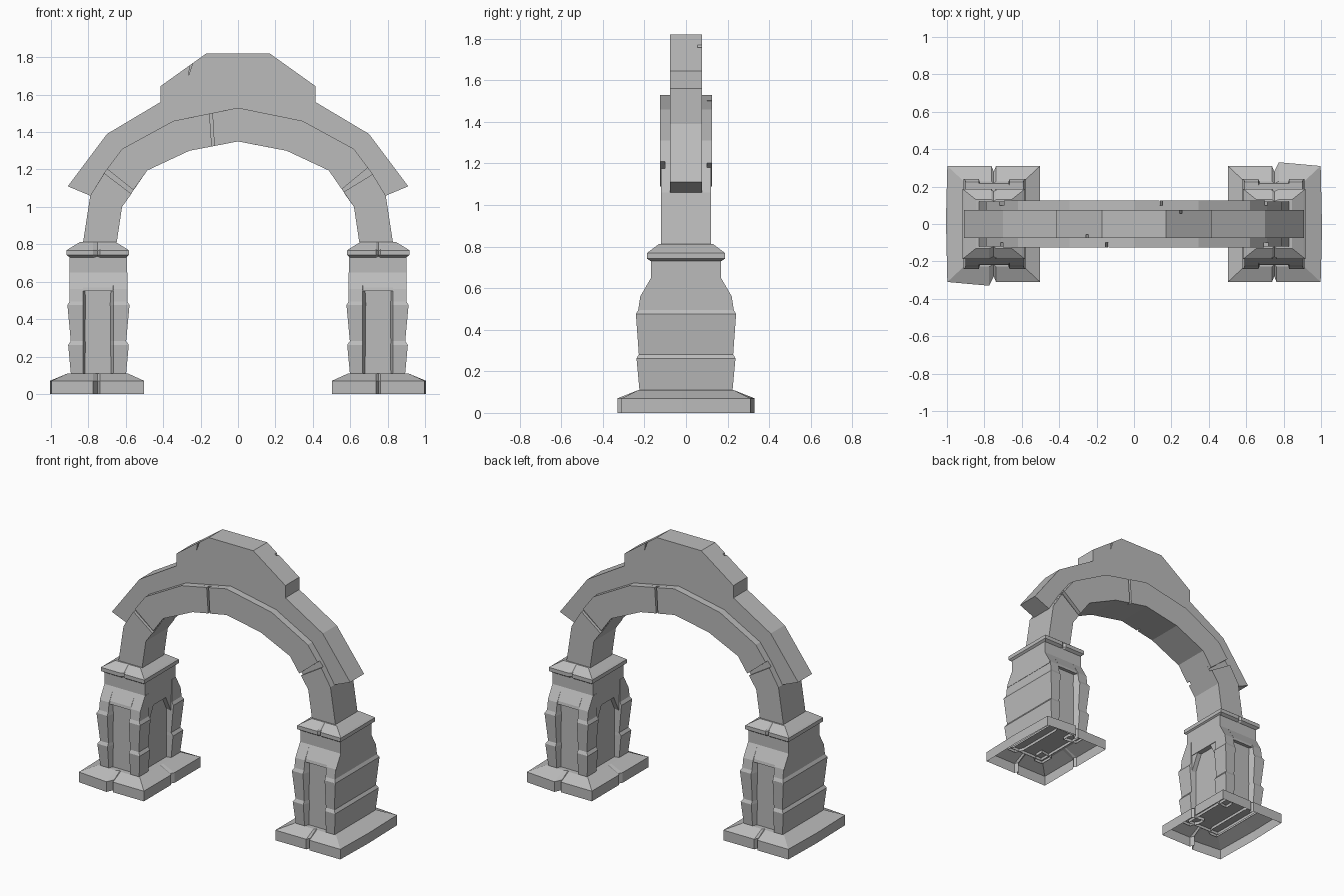
import bpy, bmesh, math
from mathutils import Matrix

cube = bpy.data.objects.get("Cube")
if cube:
    bpy.data.objects.remove(cube, do_unlink=True)

stone = bpy.data.materials.new("grey stone")
stone.use_nodes = True
GREY = (0.5, 0.5, 0.5, 1)
stone.diffuse_color = GREY
stone.node_tree.nodes["Principled BSDF"].inputs["Base Color"].default_value = GREY


def finish(name, bm):
    bmesh.ops.recalc_face_normals(bm, faces=bm.faces)
    mesh = bpy.data.meshes.new(name)
    bm.to_mesh(mesh)
    bm.free()
    mesh.materials.append(stone)
    ob = bpy.data.objects.new(name, mesh)
    bpy.context.collection.objects.link(ob)
    return ob


def add_loft(bm, rings, bottom=True):
    """Skin a stack of matching rings and cap the ends."""
    loops = [[bm.verts.new(p) for p in r] for r in rings]
    n = len(loops[0])
    for a, b in zip(loops, loops[1:]):
        for i in range(n):
            j = (i + 1) % n
            bm.faces.new((a[i], a[j], b[j], b[i]))
    bm.faces.new(loops[-1])
    if bottom:
        bm.faces.new(loops[0][::-1])


def loft(name, rings, bottom=True):
    bm = bmesh.new()
    add_loft(bm, rings, bottom)
    return finish(name, bm)


def slab(profile, y0, y1):
    return [[(x, y, z) for x, z in profile] for y in (y0, y1)]


def box_ring(x0, x1, hy, z):
    return [(x0, -hy, z), (x1, -hy, z), (x1, hy, z), (x0, hy, z)]


def cracked_ring(hx, hy, z, cut, skew=0.0, side=0.0):
    """Rectangle round the pier axis with a V crack in front and back."""
    w = 0.012
    front = [(-hx, -hy), (-w * 2, -hy - skew), (0, -hy + cut), (w, -hy), (hx, -hy)]
    right = [(hx, -w), (hx - side, 0), (hx, w * 2)]
    back = [(hx, hy), (w, hy), (0, hy - cut), (-w, hy), (-hx, hy)]
    left = [(-hx - side / 2, 0.02)]
    return [(x + PIER_X, y, z) for x, y in front + right + back + left]


def half_turned(ob, name):
    """Copy a part turned half round the vertical axis."""
    twin = ob.copy()
    twin.data = ob.data.copy()
    twin.data.transform(Matrix.Rotation(math.pi, 4, "Z"))
    twin.name = name
    bpy.context.collection.objects.link(twin)


PIER_X = -0.75
# Worn block courses: height, half depth, outer edge
COURSES = [(0.09, 0.222, 0.892), (0.262, 0.238, 0.908), (0.282, 0.227, 0.894),
           (0.475, 0.241, 0.912), (0.495, 0.230, 0.900), (0.56, 0.220, 0.900),
           (0.65, 0.168, 0.900)]

pier = []

# Hollow plinth with sloped top
pier.append(loft("plinth", [
    cracked_ring(0.248, 0.31, 0.0, 0.03, 0.02, 0.015),
    cracked_ring(0.248, 0.31, 0.07, 0.03, 0.02, 0.015),
    cracked_ring(0.16, 0.228, 0.11, 0.012)], bottom=False))

# Recessed core of the pier, open below
pier.append(loft("pier_core", [box_ring(-0.88, -0.63, 0.195, z) for z in (0.09, 0.57)],
                 bottom=False))

# Shoulder and neck
pier.append(loft("pier_neck", [
    box_ring(-0.902, -0.594, y, z)
    for z, y in ((0.55, 0.218), (0.57, 0.214), (0.65, 0.168), (0.735, 0.168))]))

# Outer wall with chamfered returns
pier.append(loft("outer_wall", [
    [(-x, -y, z), (-0.83, -y, z), (-0.805, -0.165, z),
     (-0.805, 0.165, z), (-0.83, y, z), (-x, y, z)] for z, y, x in COURSES], bottom=False))

# Two inner posts, front and back
for side, label in ((-1, "front"), (1, "back")):
    pier.append(loft(label + "_inner_post", [
        [(x - 1.492, side * y, z), (-0.665, side * y, z),
         (-0.695, side * 0.165, z), (-0.695, side * 0.11, z),
         (x - 1.492, side * 0.125, z)] for z, y, x in COURSES], bottom=False))

# Peaked head over the inner recess
head = [(-0.13, 0.42), (-0.06, 0.56), (0.06, 0.56), (0.13, 0.42), (0.13, 0.6), (-0.13, 0.6)]
pier.append(loft("recess_head", [[(x, y, z) for y, z in head] for x in (-0.66, -0.598)]))

# Moulded cap
pier.append(loft("pier_cap", [
    cracked_ring(hx, hy, z, cut) for z, hx, hy, cut in (
        (0.73, 0.15, 0.17, 0.01), (0.742, 0.166, 0.188, 0.015),
        (0.768, 0.166, 0.188, 0.015), (0.776, 0.155, 0.178, 0.015),
        (0.812, 0.095, 0.13, 0.008))]))

# Opposite pier is the same pier turned half round
for ob in pier:
    half_turned(ob, "left_" + ob.name)
    ob.name = "right_" + ob.name


def mirrored(half):
    """Extend a right-hand run of points from the crown to the other side."""
    return [(-x, z) for x, z in reversed(half) if x > 0] + half


# Arch ring core
inner = [(0, 1.35), (0.26, 1.30), (0.485, 1.195), (0.62, 1.0), (0.65, 0.80)]
outer = [(0, 1.53), (0.345, 1.46), (0.62, 1.31), (0.71, 1.19), (0.79, 1.06), (0.83, 0.80)]
loft("arch_ring", slab(mirrored(outer) + mirrored(inner)[::-1], -0.1, 0.1))

# Facing stones of the ring, parted by cracks: outer edge, then inner edge
facings = {
    "right_foot": ([(-0.83, 0.80), (-0.79, 1.06), (-0.715, 1.18)],
                   [(-0.57, 1.07), (-0.62, 1.0), (-0.65, 0.80)]),
    "right_haunch": ([(-0.70, 1.203), *mirrored(outer)[3:5], (-0.152, 1.499)],
                     [(-0.14, 1.323), (-0.26, 1.30), (-0.485, 1.195), (-0.56, 1.09)]),
    "crown": ([(-0.137, 1.502), *outer[:3], (0.695, 1.21)],
              [(0.555, 1.094), *inner[2::-1], (-0.127, 1.3255)]),
    "left_foot": ([(0.72, 1.175), *outer[4:]],
                  [*inner[:2:-1], (0.565, 1.08)]),
}
for name, (upper, lower) in facings.items():
    face = 0.120 if "foot" in name else 0.125
    stone_block = loft(name + "_front_facing", slab(upper + lower, -face, -0.1))
    half_turned(stone_block, name + "_back_facing")

# Coping above the ring
coping = [(0.17, 1.82), (0.415, 1.645), (0.415, 1.56), (0.70, 1.39), (0.91, 1.11), (0.79, 1.06)]
under = [(0, 1.50), (0.33, 1.43), (0.60, 1.28), (0.69, 1.17)]
top = loft("arch_coping", slab(mirrored(coping) + mirrored(under)[::-1], -0.076, 0.076))

# Chip in the coping, front and back
chip = [(-0.265, 1.70), (-0.235, 1.79), (-0.25, 1.80)]
bm = bmesh.new()
add_loft(bm, slab(chip, -0.2, -0.055))
add_loft(bm, slab([(-x, z) for x, z in chip], 0.2, 0.055))
cutter = finish("chip_cutter", bm)
cutter.hide_render = True
cutter.hide_set(True)
cut = top.modifiers.new("chips", "BOOLEAN")
cut.operation = "DIFFERENCE"
cut.solver = "EXACT"
cut.object = cutter
